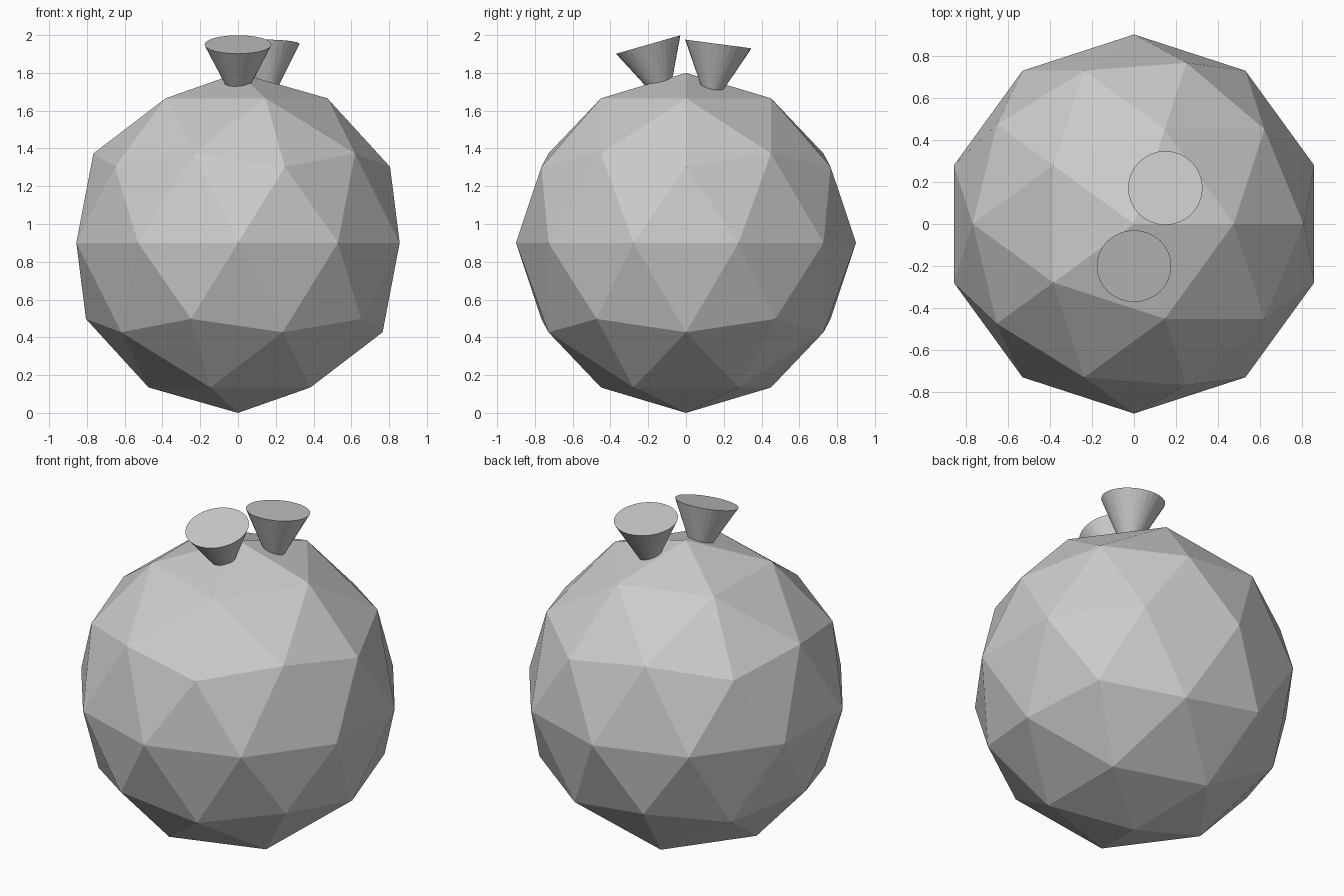
import bpy
from math import radians
from mathutils import Matrix, Vector

if "Cube" in bpy.data.objects:
    bpy.data.objects.remove(bpy.data.objects["Cube"])

# Faceted round body
bpy.ops.mesh.primitive_ico_sphere_add(subdivisions=2, radius=0.9, location=(0, 0, 0.9))
bpy.context.object.name = "body"


def funnel(name, rim_centre, tilt, radius=0.177, depth=0.354):
    """Upturned cone, tip buried in the body, tilted about x."""
    rot = Matrix.Rotation(radians(tilt), 3, 'X')
    centre = Vector(rim_centre) - rot @ Vector((0, 0, depth / 2))
    bpy.ops.mesh.primitive_cone_add(vertices=32, radius1=0, radius2=radius, depth=depth,
                                    location=centre, rotation=(radians(tilt), 0, 0))
    bpy.context.object.name = name


# Two flared cones on top
funnel("front_cone", (0, -0.2, 1.95), 16)
funnel("back_cone", (0.149, 0.171, 1.953), -7.5)
